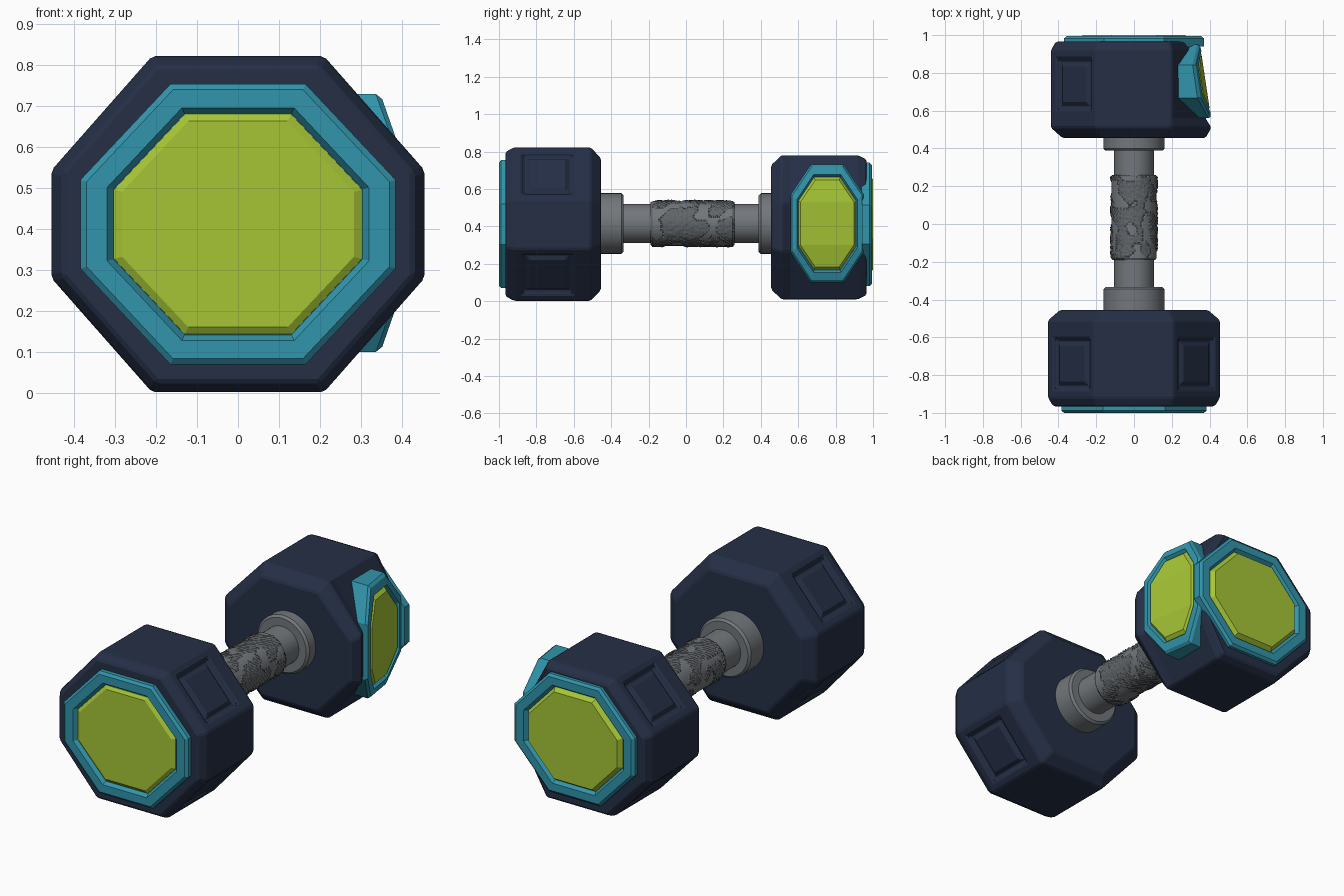
import bpy, bmesh, math, random
from mathutils import Vector, noise

if "Cube" in bpy.data.objects:
    bpy.data.objects.remove(bpy.data.objects["Cube"])

random.seed(4)
AXIS_Z = 0.415


def material(name, rgb):
    m = bpy.data.materials.new(name)
    m.diffuse_color = (*rgb, 1)
    m.use_nodes = True
    m.node_tree.nodes["Principled BSDF"].inputs["Base Color"].default_value = m.diffuse_color
    return m


NAVY = material("navy rubber", (0.018, 0.028, 0.060))
TEAL = material("teal trim", (0.031, 0.30, 0.41))
LIME = material("lime panel", (0.38, 0.56, 0.035))
GREY = material("grey metal", (0.17, 0.185, 0.20))
DARK = material("dark knurl", (0.12, 0.13, 0.14))


def finish(bm, name, mats, smooth=None):
    bmesh.ops.recalc_face_normals(bm, faces=bm.faces)
    me = bpy.data.meshes.new(name)
    bm.to_mesh(me)
    bm.free()
    for m in mats:
        me.materials.append(m)
    ob = bpy.data.objects.new(name, me)
    bpy.context.collection.objects.link(ob)
    if smooth:
        bpy.context.view_layer.objects.active = ob
        ob.select_set(True)
        bpy.ops.object.shade_smooth_by_angle(angle=math.radians(smooth))
        ob.select_set(False)
    return ob


def octagon(a, b, c, e):
    """Half width a, corner b, half height c, corner e, counter-clockwise."""
    return [(a, -e), (a, e), (b, c), (-b, c), (-a, e), (-a, -e), (-b, -c), (b, -c)]


def bridge(bm, r0, r1, mat=0):
    n = len(r0)
    out = []
    for i in range(n):
        f = bm.faces.new((r0[i], r0[(i + 1) % n], r1[(i + 1) % n], r1[i]))
        f.material_index = mat
        out.append(f)
    return out


def cap(bm, r, mat=0):
    """Close an octagon with three flat quads."""
    for q in ((0, 1, 4, 5), (1, 2, 3, 4), (5, 6, 7, 0)):
        bm.faces.new([r[i] for i in q]).material_index = mat


# Eight-sided weight heads with recessed pads on the slanted faces
def head(name, s, shape, zc, side_cut):
    bm = bmesh.new()
    rings = []
    pads = []
    for y, k in ((0.455, 0.86), (0.51, 1), (0.56, 1), (0.92, 1), (0.965, 0.94)):
        limit = 9
        if side_cut:
            limit = 0.41 if y < 0.55 else 0.355 - 0.12 * (y - 0.755)
        rings.append([bm.verts.new((min(u * k, limit), s * y, zc + v * k))
                      for u, v in octagon(*shape)])
    for j in range(4):
        faces = bridge(bm, rings[j], rings[j + 1])
        if j == 2:
            pads = [faces[i] for i in ((3, 5) if side_cut else (1, 3, 5, 7))]
    cap(bm, rings[0])
    cap(bm, rings[-1])
    bmesh.ops.recalc_face_normals(bm, faces=bm.faces)
    for f in pads:
        bmesh.ops.inset_individual(bm, faces=[f], thickness=0.06)
        bmesh.ops.inset_individual(bm, faces=[f], thickness=0.012, depth=-0.02)
        bmesh.ops.inset_individual(bm, faces=[f], thickness=0.03)
        bmesh.ops.inset_individual(bm, faces=[f], thickness=0.008, depth=0.015)
    ob = finish(bm, name, [NAVY])
    bev = ob.modifiers.new("soft edges", 'BEVEL')
    bev.width = 0.012
    bev.segments = 1
    bev.limit_method = 'ANGLE'
    bev.angle_limit = math.radians(25)


head("front_head", -1, (0.455, 0.21, 0.41, 0.132), 0.412, False)
head("back_head", 1, (0.44, 0.20, 0.385, 0.13), 0.395, True)


# Teal frame with a raised lime panel inside, placed by a mapping function
def panel(name, shape, place, base, rim, face):
    base_shape = octagon(*shape)

    def ring(bm, k, d):
        return [bm.verts.new(place(u * k, v * k, d)) for u, v in base_shape]

    bm = bmesh.new()
    rs = [ring(bm, k, d) for k, d in ((1, base), (1, rim - 0.012), (0.96, rim),
                                      (0.83, rim), (0.79, rim - 0.02))]
    for r0, r1 in zip(rs, rs[1:]):
        bridge(bm, r0, r1)
    cap(bm, rs[0])
    cap(bm, rs[-1])
    finish(bm, name + "_frame", [TEAL])

    bm = bmesh.new()
    rs = [ring(bm, k, d) for k, d in ((0.79, rim - 0.025), (0.785, rim - 0.018), (0.735, face))]
    for r0, r1 in zip(rs, rs[1:]):
        bridge(bm, r0, r1)
    cap(bm, rs[0])
    cap(bm, rs[-1])
    finish(bm, name + "_inlay", [LIME])


END = (0.385, 0.165, 0.342, 0.108)
panel("front_panel", END, lambda u, v, d: (u, -0.96 - d, 0.412 + v), -0.02, 0.04, 0.034)
panel("back_panel", [0.965 * t for t in END],
      lambda u, v, d: (u, 0.96 + d, 0.410 + v), -0.02, 0.034, 0.04)
# Side panel leans towards the end and curves away at top and bottom
panel("side_panel", (0.195, 0.088, 0.315, 0.155),
      lambda u, v, d: (0.37 + d - 0.15 * u - 0.055 * (v / 0.315) ** 2, 0.755 + u, 0.415 + v),
      -0.10, 0.02, 0.016)


# Turned metal parts along the y axis
def lathe(name, profile, mats, seg=40):
    bm = bmesh.new()
    rings = [[bm.verts.new((r * math.cos(2 * math.pi * i / seg), y,
                            AXIS_Z + r * math.sin(2 * math.pi * i / seg)))
              for i in range(seg)] for y, r in profile]
    for r0, r1 in zip(rings, rings[1:]):
        bridge(bm, r0, r1)
    bm.faces.new(rings[0])
    bm.faces.new(rings[-1])
    finish(bm, name, mats, 30)


lathe("handle_bar", [(-0.48, 0.105), (0.48, 0.105)], [GREY])
lathe("front_collar", [(-0.47, 0.162), (-0.345, 0.162), (-0.333, 0.15), (-0.333, 0.10)], [GREY])
lathe("back_collar", [(0.48, 0.162), (0.40, 0.162), (0.388, 0.15), (0.388, 0.10)], [GREY])

# Knurled grip: diamond bumps with worn smooth patches
bm = bmesh.new()
SEG, ROWS, Y0, Y1 = 72, 44, -0.19, 0.26
rings = []
for j in range(ROWS + 1):
    ring = []
    for i in range(SEG):
        a = 2 * math.pi * i / SEG
        y = Y0 + (Y1 - Y0) * j / ROWS
        c, sn = math.cos(a), math.sin(a)
        worn = noise.noise(Vector((c, y * 9, sn)) * 1.7) > 0.12
        r = 0.119 if worn else (0.126 if (i + j) % 2 else 0.117) + random.uniform(-0.002, 0.002)
        if j in (0, ROWS):
            r = 0.113
        ring.append(bm.verts.new((r * c, y, AXIS_Z + r * sn)))
    rings.append(ring)
for r0, r1 in zip(rings, rings[1:]):
    for f in bridge(bm, r0, r1):
        rad = [math.hypot(v.co.x, v.co.z - AXIS_Z) for v in f.verts]
        f.material_index = 1 if max(rad) - min(rad) > 0.004 else 0
bm.faces.new(rings[0])
bm.faces.new(rings[-1])
finish(bm, "knurled_grip", [GREY, DARK])
